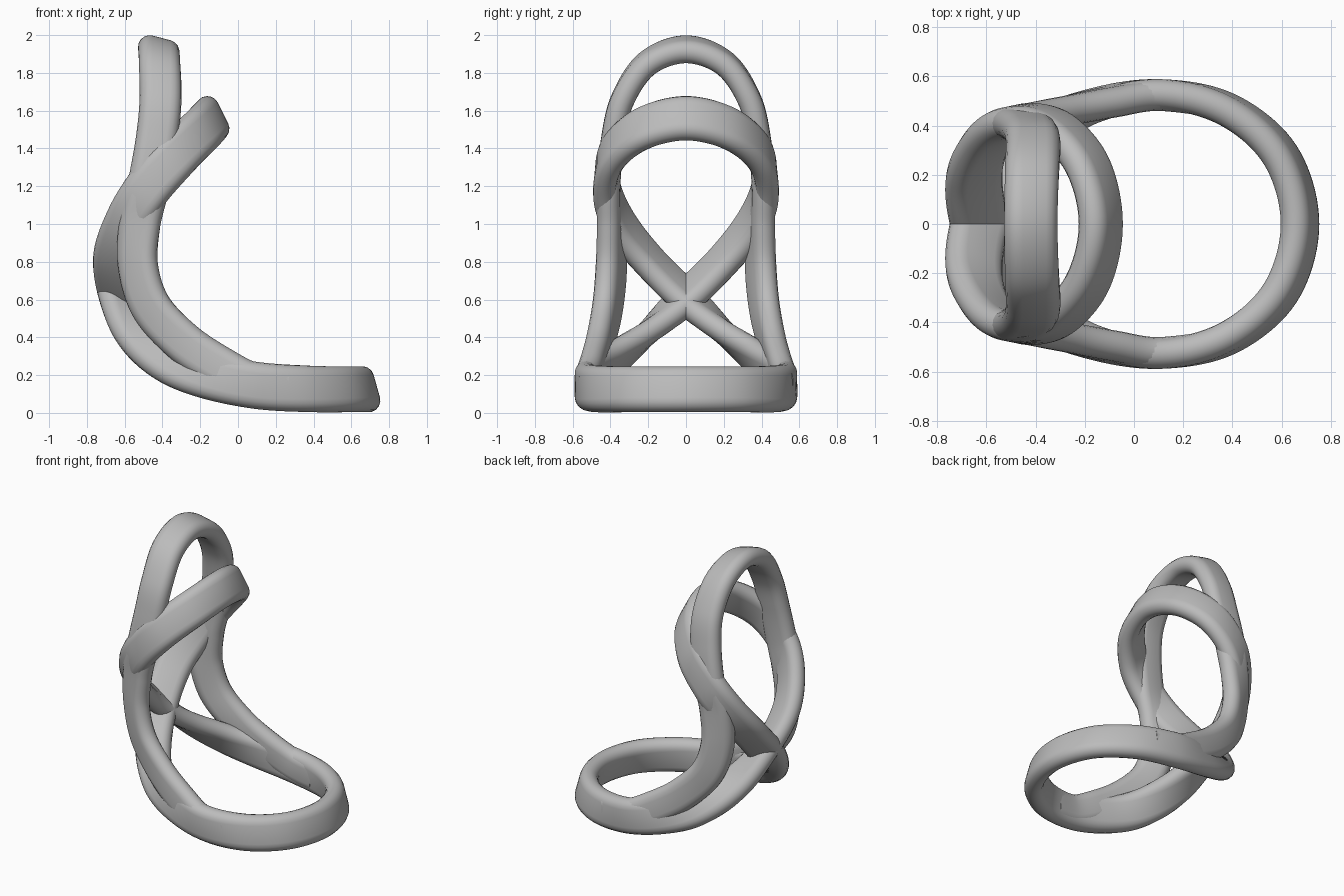
import bpy, bmesh, math
from mathutils import Vector

if "Cube" in bpy.data.objects:
    bpy.data.objects.remove(bpy.data.objects["Cube"])

grey = bpy.data.materials.new("plain grey")
grey.use_nodes = True
grey.diffuse_color = (0.5, 0.5, 0.5, 1)
grey.node_tree.nodes["Principled BSDF"].inputs["Base Color"].default_value = (0.5, 0.5, 0.5, 1)


def spline(a, b, c, d, t):
    """Catmull-Rom point between b and c."""
    return 0.5 * (2 * b + (c - a) * t + (2 * a - 5 * b + 4 * c - d) * t * t
                  + (3 * b - a - 3 * c + d) * t ** 3)


def section(width, thick, steps=8):
    """Stadium-like outline: two half rounds joined by flat sides."""
    r = thick / 2
    core = width / 2 - r
    out = []
    for side in (0, 1):
        for i in range(steps + 1):
            a = math.pi * (side + i / steps) - math.pi / 2
            out.append((math.cos(a) * r + (core if side == 0 else -core), math.sin(a) * r))
    return out


def mirrored(half):
    """The half path reflected across the middle plane, in reverse order."""
    return [(Vector((p.x, -p.y, p.z)), Vector((w.x, -w.y, w.z))) for p, w in reversed(half)]


def sweep(name, path, closed, width, thick, steps=10):
    """Sweep the section along (centre, wide axis) stations."""
    n = len(path)
    get = lambda i, k: path[i % n if closed else max(0, min(n - 1, i))][k]
    points = []
    for i in range(n if closed else n - 1):
        for s in range(steps):
            points.append([spline(*(get(i + j, k) for j in (-1, 0, 1, 2)), s / steps)
                           for k in (0, 1)])
    m = len(points)
    bm = bmesh.new()
    rings = []
    for i, (p, w) in enumerate(points):
        nxt = points[(i + 1) % m if closed else min(i + 1, m - 1)][0]
        prv = points[(i - 1) % m if closed else max(i - 1, 0)][0]
        tangent = (nxt - prv).normalized()
        wide = (w - tangent * w.dot(tangent)).normalized()
        thin = tangent.cross(wide)
        rings.append([bm.verts.new(p + wide * u + thin * v) for u, v in section(width, thick)])
    for i in range(m if closed else m - 1):
        a, b = rings[i], rings[(i + 1) % m]
        for j in range(len(a)):
            k = (j + 1) % len(a)
            bm.faces.new((a[j], a[k], b[k], b[j]))
    if not closed:
        bm.faces.new(rings[0])
        bm.faces.new(rings[-1])
    bmesh.ops.recalc_face_normals(bm, faces=bm.faces)
    mesh = bpy.data.meshes.new(name)
    bm.to_mesh(mesh)
    bm.free()
    mesh.materials.append(grey)
    ob = bpy.data.objects.new(name, mesh)
    bpy.context.collection.objects.link(ob)
    bpy.ops.object.select_all(action='DESELECT')
    ob.select_set(True)
    bpy.context.view_layer.objects.active = ob
    bpy.ops.object.shade_smooth_by_angle(angle=math.radians(40))


def stations(rows):
    return [(Vector(p), Vector(w)) for p, w in rows]


# Figure-eight band: base ring, crossing at the back, tilted upper loop
half = stations([
    ((0.675, 0, 0.125), (-0.27, 0, 0.96)),
    ((0.595, 0.28, 0.125), (-0.22, -0.1, 0.96)),
    ((0.38, 0.465, 0.127), (-0.1, -0.1, 1)),
    ((0.10, 0.527, 0.145), (0.05, 0, 1)),
    ((-0.17, 0.48, 0.20), (0.25, -0.1, 0.95)),
    ((-0.37, 0.38, 0.28), (0.55, -0.25, 0.8)),
    ((-0.53, 0.205, 0.42), (0.8, -0.35, 0.3)),
    ((-0.625, 0, 0.61), (0.85, -0.48, -0.2)),
    ((-0.65, -0.2, 0.81), (0.85, -0.4, -0.25)),
    ((-0.59, -0.35, 1.0), (0.8, -0.3, -0.5)),
    ((-0.485, -0.42, 1.18), (0.75, -0.15, -0.65)),
    ((-0.33, -0.395, 1.36), (0.65, 0, -0.75)),
    ((-0.19, -0.24, 1.5), (0.52, 0, -0.85)),
    ((-0.135, 0, 1.56), (0.45, 0, -0.9)),
])
sweep("figure_eight_band", half + mirrored(half)[1:-1], True, 0.248, 0.124)

# Upright arch: legs rise out of the base ring and meet at the top
half = stations([
    ((0.27, 0.505, 0.133), (-0.05, 0, 1)),
    ((0.08, 0.522, 0.155), (0.1, 0, 1)),
    ((-0.10, 0.495, 0.245), (0.4, 0, 0.9)),
    ((-0.29, 0.455, 0.375), (0.6, 0.15, 0.75)),
    ((-0.46, 0.415, 0.56), (0.8, 0.35, 0.4)),
    ((-0.53, 0.395, 0.78), (0.85, 0.4, 0.1)),
    ((-0.52, 0.4, 1.0), (0.95, 0.2, -0.05)),
    ((-0.475, 0.41, 1.2), (1, 0, -0.15)),
    ((-0.43, 0.387, 1.45), (1, 0, -0.1)),
    ((-0.41, 0.335, 1.66), (1, 0, -0.1)),
    ((-0.415, 0.205, 1.85), (0.98, 0, -0.2)),
    ((-0.42, 0, 1.925), (0.97, 0, -0.25)),
])
sweep("upright_arch", half + mirrored(half)[1:], False, 0.222, 0.124)
